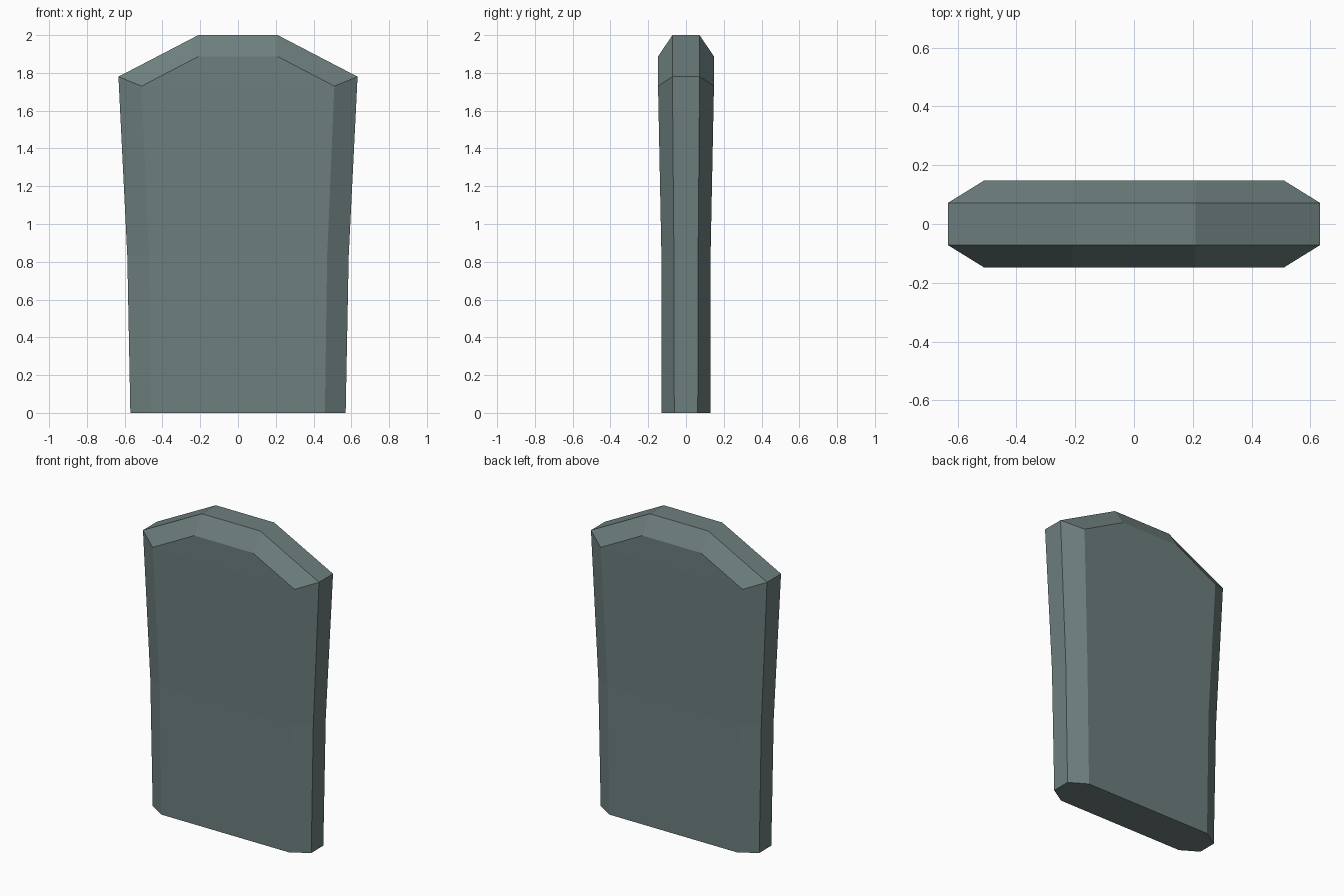
import bpy
import bmesh

cube = bpy.data.objects.get("Cube")
if cube:
    bpy.data.objects.remove(cube, do_unlink=True)

# Weathered grey-green stone
stone = bpy.data.materials.new("grey green stone")
stone.use_nodes = True
colour = (0.153, 0.212, 0.208, 1.0)
stone.diffuse_color = colour
bsdf = next(n for n in stone.node_tree.nodes if n.type == 'BSDF_PRINCIPLED')
bsdf.inputs["Base Color"].default_value = colour
bsdf.inputs["Roughness"].default_value = 0.9

# Half profiles (x, depth, z): base, waist, shoulder, crown
FACE = [(0.46, 0.13, 0), (0.472, 0.13, 0.83), (0.51, 0.148, 1.73), (0.21, 0.148, 1.887)]
RIM = [(0.57, 0.062, 0), (0.586, 0.064, 0.83), (0.633, 0.072, 1.78), (0.21, 0.072, 2.0)]


def add_loop(bm, profile, side):
    """Mirror a half profile in x and place it on the given y side."""
    right = [bm.verts.new((-x, side * y, z)) for x, y, z in profile]
    left = [bm.verts.new((x, side * y, z)) for x, y, z in reversed(profile)]
    return right + left


bm = bmesh.new()
loops = [add_loop(bm, p, s) for p, s in ((FACE, -1), (RIM, -1), (RIM, 1), (FACE, 1))]

# Bevelled edges, rim and underside
for a, b in zip(loops, loops[1:]):
    for i in range(len(a)):
        j = (i + 1) % len(a)
        bm.faces.new((a[i], a[j], b[j], b[i]))

# Front and back slabs, in bands from base to crown
for loop in (loops[0], loops[-1]):
    for i in range(len(FACE) - 1):
        bm.faces.new((loop[i], loop[i + 1], loop[-i - 2], loop[-i - 1]))

bmesh.ops.recalc_face_normals(bm, faces=bm.faces)
mesh = bpy.data.meshes.new("stone_slab")
bm.to_mesh(mesh)
bm.free()
mesh.materials.append(stone)
slab = bpy.data.objects.new("stone_slab", mesh)
bpy.context.collection.objects.link(slab)
